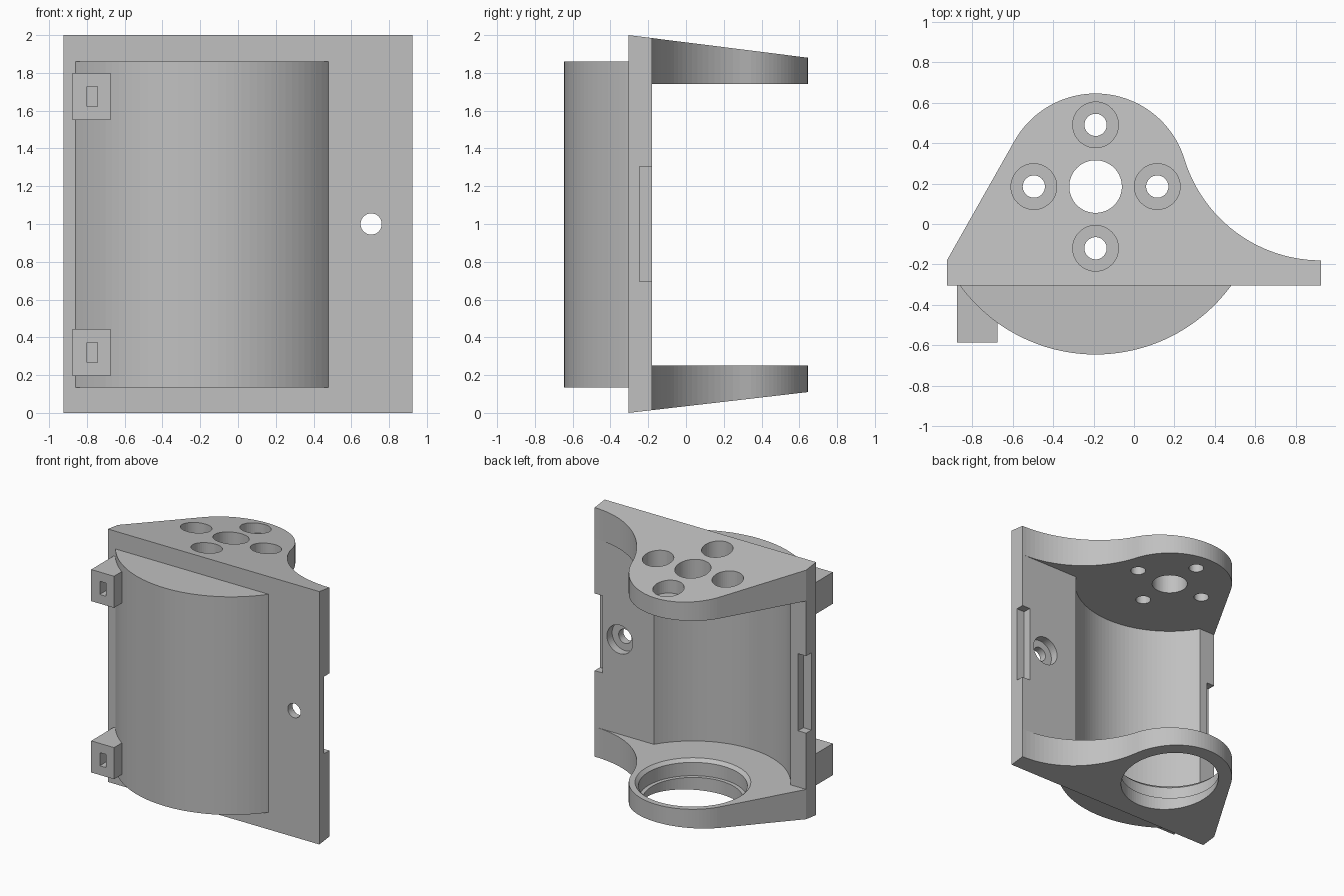
import bpy, bmesh, math
from mathutils import Matrix, Vector

if "Cube" in bpy.data.objects:
    bpy.data.objects.remove(bpy.data.objects["Cube"], do_unlink=True)

CX, CY = -0.19, 0.185            # shared axis of all round features
FRONT, BACK, HALF = -0.305, -0.18, 0.925
FLOOR, CEILING = 0.25, 1.74      # inner faces of the two flanges

grey = bpy.data.materials.new("plain grey")
grey.use_nodes = True
grey.diffuse_color = (0.53, 0.53, 0.53, 1)
grey.node_tree.nodes["Principled BSDF"].inputs["Base Color"].default_value = (0.53, 0.53, 0.53, 1)


def finish(name, bm):
    bmesh.ops.recalc_face_normals(bm, faces=bm.faces)
    mesh = bpy.data.meshes.new(name)
    bm.to_mesh(mesh)
    bm.free()
    mesh.materials.append(grey)
    obj = bpy.data.objects.new(name, mesh)
    bpy.context.scene.collection.objects.link(obj)
    return obj


def arc(cx, cy, r, a0, a1, n):
    angles = [math.radians(a0 + (a1 - a0) * i / n) for i in range(n + 1)]
    return [(cx + r * math.cos(a), cy + r * math.sin(a)) for a in angles]


def prism(name, outline, z0, z1):
    bm = bmesh.new()
    face = bm.faces.new([bm.verts.new((x, y, z0)) for x, y in outline])
    ext = bmesh.ops.extrude_face_region(bm, geom=[face], use_keep_orig=True)
    bmesh.ops.translate(bm, vec=(0, 0, z1 - z0),
                        verts=[v for v in ext["geom"] if isinstance(v, bmesh.types.BMVert)])
    return finish(name, bm)


def box(name, x0, x1, y0, y1, z0, z1):
    return prism(name, [(x0, y0), (x1, y0), (x1, y1), (x0, y1)], z0, z1)


def lathe(name, profile, matrix, n=64):
    bm = bmesh.new()
    rings = [[bm.verts.new(matrix @ Vector((x, y, z))) for x, y in arc(0, 0, r, 0, 360, n)[:-1]]
             for r, z in profile]
    for a, b in zip(rings, rings[1:]):
        for i in range(n):
            j = (i + 1) % n
            bm.faces.new((a[i], a[j], b[j], b[i]))
    bm.faces.new(rings[0])
    bm.faces.new(rings[-1])
    return finish(name, bm)


def combine(target, tool, operation):
    mod = target.modifiers.new("combine", "BOOLEAN")
    mod.operation, mod.solver, mod.object = operation, "EXACT", tool
    bpy.context.view_layer.objects.active = target
    bpy.ops.object.modifier_apply(modifier=mod.name)
    bpy.data.objects.remove(tool, do_unlink=True)


# Body outline: plate, concave fillet, round lobe, straight tangent side
R = 0.46
fillet = 0.706
join = math.degrees(math.atan2(BACK + fillet - CY, HALF - CX))
dx, dy = -HALF - CX, BACK - CY
side = math.degrees(math.atan2(dy, dx) % math.tau - math.acos(R / math.hypot(dx, dy)))
outline = [(-HALF, FRONT), (HALF, FRONT)]
outline += arc(HALF, BACK + fillet, fillet, 270, 180 + join, 24)
outline += arc(CX, CY, R, join, side, 40)[1:]
outline += [(-HALF, BACK)]
body = prism("bracket_body", outline, 0, 2)

# Sloping outer faces of the flanges
for v in body.data.vertices:
    depth = v.co.y - FRONT
    v.co.z = 2 - 0.126 * depth if v.co.z > 1 else 0.116 * depth

# Curved front bulge
half = math.degrees(math.acos((CY + 0.25) / 0.83))
combine(body, prism("bulge", arc(CX, CY, 0.83, 270 - half, 270 + half, 40), 0.135, 1.86), "UNION")

# Hinge tabs on the front
TABS = ((0.195, 0.445), (1.55, 1.8))
for z0, z1 in TABS:
    combine(body, box("hinge_tab", -0.875, -0.675, -0.585, -0.28, z0, z1), "UNION")

# Open bay between the flanges with a cylindrical cradle
r_in = 0.7
half = math.degrees(math.acos((CY - BACK) / r_in))
bay = [(-1.2, 1), (-1.2, BACK)] + arc(CX, CY, r_in, 270 - half, 270 + half, 40) + [(1.2, BACK), (1.2, 1)]
combine(body, prism("bay", bay, FLOOR, CEILING), "DIFFERENCE")

# Slots in the hinge tabs
for z0, z1 in TABS:
    mid = (z0 + z1) / 2
    combine(body, box("tab_slot", -0.8, -0.745, -0.7, -0.4, mid - 0.052, mid + 0.052), "DIFFERENCE")

# Notches in both rear edges of the plate
for s in (-1, 1):
    x0, x1 = sorted((s * 0.855, s * 1.1))
    combine(body, box("edge_notch", x0, x1, -0.245, 0, 0.695, 1.305), "DIFFERENCE")

# Centre hole and four counterbored holes in the upper flange
combine(body, lathe("centre_hole", [(0.13, 1.6), (0.13, 2.2)], Matrix.Translation((CX, CY, 0))), "DIFFERENCE")
for k in range(4):
    a = k * math.pi / 2
    spot = Matrix.Translation((CX + 0.305 * math.cos(a), CY + 0.305 * math.sin(a), 0))
    combine(body, lathe("bolt_hole", [(0.055, 1.6), (0.055, 1.81), (0.113, 1.81), (0.113, 2.2)],
                        spot, 48), "DIFFERENCE")

# Stepped and chamfered bore in the lower flange
bore = [(0.36, -0.1), (0.36, 0.12), (0.39, 0.12), (0.39, 0.225), (0.415, FLOOR), (0.415, 0.4)]
combine(body, lathe("lower_bore", bore, Matrix.Translation((CX, CY, 0)), 96), "DIFFERENCE")

# Counterbored screw hole through the plate
across = Matrix.Translation((0.705, 0, 1)) @ Matrix.Rotation(-math.pi / 2, 4, "X")
combine(body, lathe("screw_hole", [(0.056, -0.5), (0.056, -0.245), (0.113, -0.245), (0.113, 0)],
                    across, 48), "DIFFERENCE")
